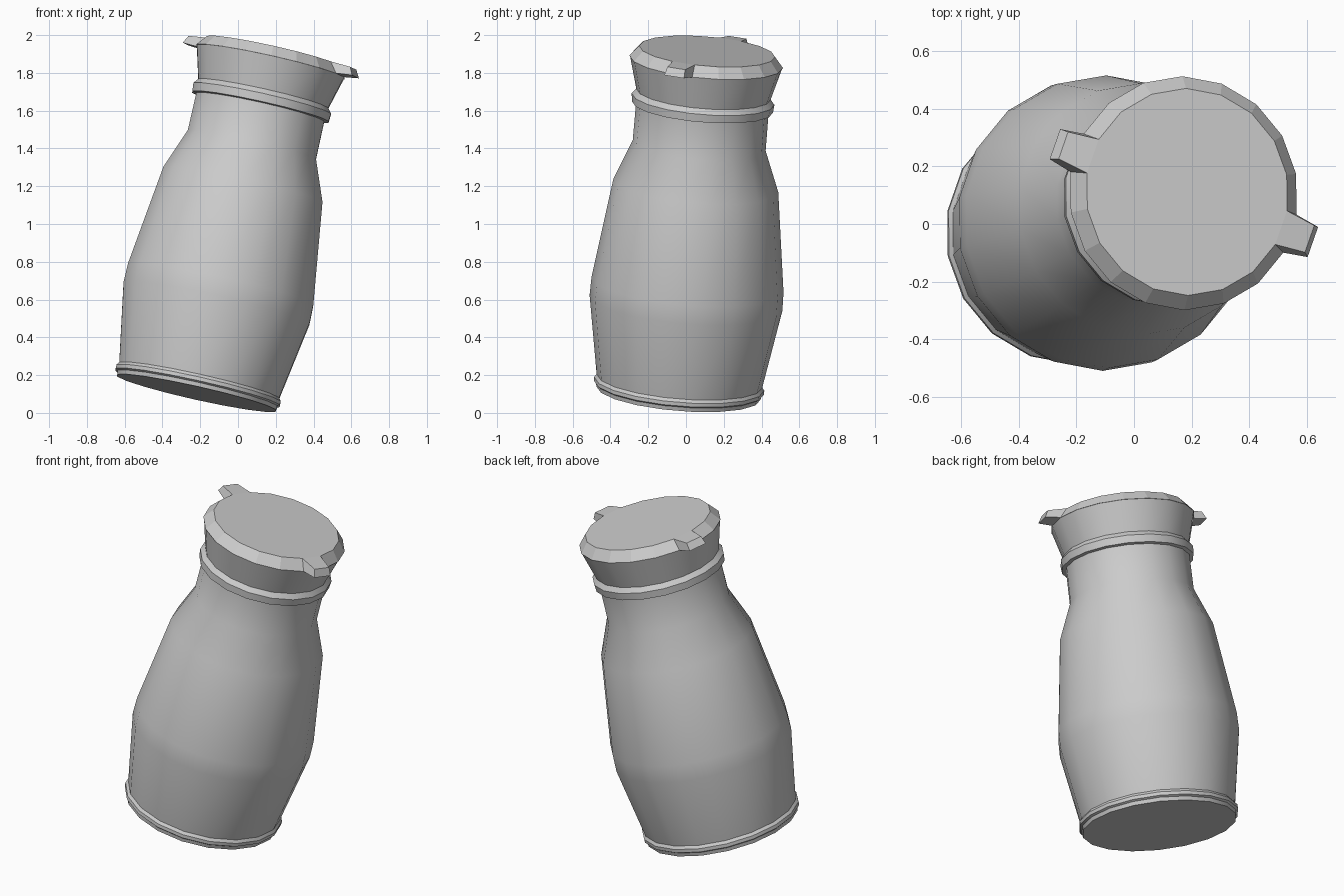
import bpy, bmesh
from math import radians, sin, cos
from mathutils import Vector, Matrix

if "Cube" in bpy.data.objects:
    bpy.data.objects.remove(bpy.data.objects["Cube"])

SIDES = 18
AXIS = Vector((0.2174, 0.0815, 0.973)).normalized()
BASE = Vector((-0.22, -0.04, 0.105))
TILT = Matrix.Translation(BASE) @ Vector((0, 0, 1)).rotation_difference(AXIS).to_matrix().to_4x4()


def lathe(bm, profile):
    """Revolve (radius, height) points into a capped 18-sided shell."""
    rings = []
    for r, h in profile:
        rings.append([bm.verts.new((r * cos(radians(10 + 20 * i)), r * sin(radians(10 + 20 * i)), h))
                      for i in range(SIDES)])
    walls = []
    for a, b in zip(rings, rings[1:]):
        for i in range(SIDES):
            j = (i + 1) % SIDES
            walls.append(bm.faces.new((a[i], a[j], b[j], b[i])))
    bm.faces.new(rings[0][::-1])
    bm.faces.new(rings[-1])
    return walls


def finish(bm, name, smooth):
    bmesh.ops.recalc_face_normals(bm, faces=bm.faces)
    mesh = bpy.data.meshes.new(name)
    bm.to_mesh(mesh)
    bm.free()
    obj = bpy.data.objects.new(name, mesh)
    bpy.context.collection.objects.link(obj)
    obj.matrix_world = TILT
    if smooth:
        bpy.ops.object.select_all(action='DESELECT')
        obj.select_set(True)
        bpy.context.view_layer.objects.active = obj
        bpy.ops.object.shade_smooth_by_angle(angle=radians(30))
    return obj


# Bottle: base rim, belly, shoulder, neck ring and flared mouth
bm = bmesh.new()
lathe(bm, [(0.436, 0.0), (0.440, 0.022), (0.452, 0.030), (0.452, 0.050), (0.440, 0.066),
           (0.512, 0.49), (0.510, 0.59), (0.438, 1.13), (0.353, 1.348), (0.352, 1.553),
           (0.375, 1.557), (0.379, 1.600), (0.357, 1.627), (0.405, 1.803)])
finish(bm, "bottle_body", True)

# Lid: bevelled disc with two opposite pull tabs extruded from its rim
bm = bmesh.new()
rim = lathe(bm, [(0.408, 1.803), (0.361, 1.86)])
for angle in (160, 340):
    out = Vector((cos(radians(angle)), sin(radians(angle)), 0))
    side = Vector((-out.y, out.x, 0))
    face = max(rim, key=lambda f: f.calc_center_median().dot(out))
    tab = bmesh.ops.extrude_discrete_faces(bm, faces=[face])["faces"][0]
    rim = [f for f in rim if f.is_valid]
    for v in tab.verts:
        top = v.co.z > 1.83
        s = 1 if v.co.dot(side) > 0 else -1
        reach, half, h = (0.465, 0.050, 1.852) if top else (0.487, 0.056, 1.81)
        v.co = out * reach + side * s * half + Vector((0, 0, h))
finish(bm, "lid", False)
